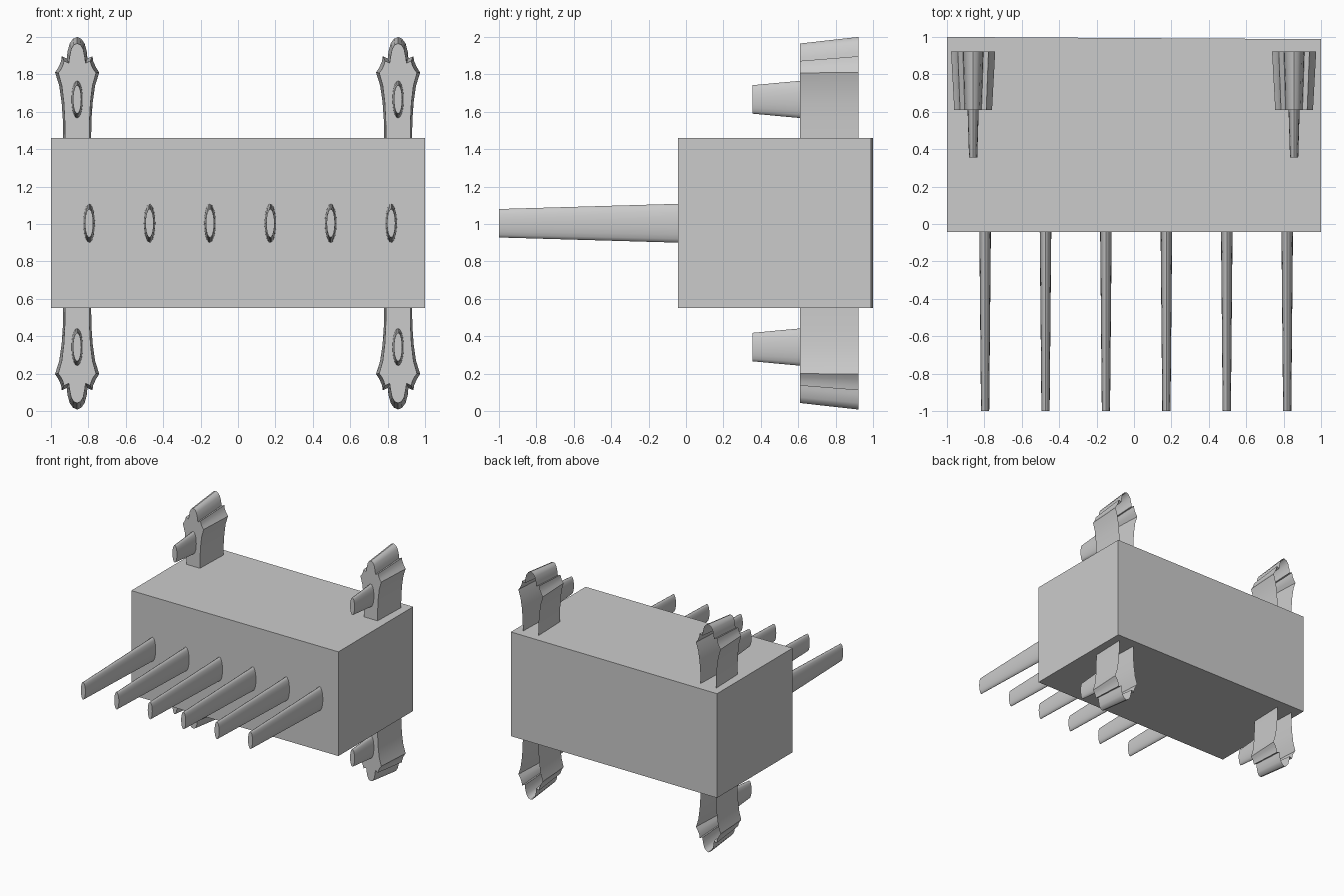
import bpy
import math

if "Cube" in bpy.data.objects:
    bpy.data.objects.remove(bpy.data.objects["Cube"])

MID_Z = 1.004  # the clips mirror about this height


def make_object(name, verts, faces, smooth=None):
    mesh = bpy.data.meshes.new(name)
    mesh.from_pydata(verts, [], faces)
    mesh.update()
    obj = bpy.data.objects.new(name, mesh)
    bpy.context.collection.objects.link(obj)
    if smooth:
        bpy.ops.object.select_all(action='DESELECT')
        obj.select_set(True)
        bpy.context.view_layer.objects.active = obj
        bpy.ops.object.shade_smooth_by_angle(angle=math.radians(smooth))
    return obj


def loft(name, front, back, cap_back, smooth=None):
    """Join two matching outlines, counter-clockwise as seen from the front."""
    n = len(front)
    faces = [(i, i + n, (i + 1) % n + n, (i + 1) % n) for i in range(n)]
    faces.append(tuple(range(n)))
    if cap_back:
        faces.append(tuple(reversed(range(n, 2 * n))))
    return make_object(name, front + back, faces, smooth)


def ellipse(x, y, z, rx, rz, n=20):
    return [(x + rx * math.cos(math.tau * i / n), y,
             z + rz * math.sin(math.tau * i / n)) for i in range(n)]


# Housing block, with a slightly skewed back face
corners = [(-1, -0.043), (1, -0.043), (1, 0.988), (-1, 1.0)]
make_object("housing", [(x, y, z) for z in (0.55, 1.46) for x, y in corners],
            [(3, 2, 1, 0), (4, 5, 6, 7), (0, 1, 5, 4),
             (1, 2, 6, 5), (2, 3, 7, 6), (3, 0, 4, 7)])

# Row of tapered contact pins
for i in range(6):
    x = -0.796 + 0.323 * i
    loft(f"contact_pin_{i + 1}",
         ellipse(x, -1.0, 1.004, 0.022, 0.076),
         ellipse(x, -0.035, 1.004, 0.031, 0.104), True, 40)

# Half outlines of a clip (half width, height), from the housing to the tip
BACK_HALF = [(0.075, 1.455), (0.076, 1.55), (0.083, 1.65), (0.096, 1.74),
             (0.118, 1.81), (0.100, 1.838), (0.086, 1.87), (0.082, 1.897),
             (0.055, 1.885), (0.052, 1.92), (0.040, 1.965), (0.022, 1.99)]
FRONT_HALF = [(0.065, 1.455), (0.066, 1.55), (0.071, 1.65), (0.082, 1.74),
              (0.101, 1.808), (0.086, 1.828), (0.076, 1.85), (0.070, 1.872),
              (0.045, 1.86), (0.041, 1.89), (0.032, 1.935), (0.018, 1.958)]


def clip_outline(half, tip, x, y, up):
    pts = half + [(0, tip)] + [(-w, z) for w, z in reversed(half)]
    pts = [(x + w, y, MID_Z + up * (z - MID_Z)) for w, z in pts]
    return pts if up > 0 else pts[::-1]


# Four hollow flared clips, open at the back, each with a short peg
for x, side in ((-0.86, "left"), (0.856, "right")):
    for up, level in ((1, "upper"), (-1, "lower")):
        loft(f"{level}_{side}_clip",
             clip_outline(FRONT_HALF, 1.965, x, 0.61, up),
             clip_outline(BACK_HALF, 2.0, x, 0.922, up), False, 35)
        z = MID_Z + up * 0.662
        loft(f"{level}_{side}_peg",
             ellipse(x, 0.355, z, 0.022, 0.076),
             ellipse(x, 0.615, z, 0.03, 0.1), True, 40)
